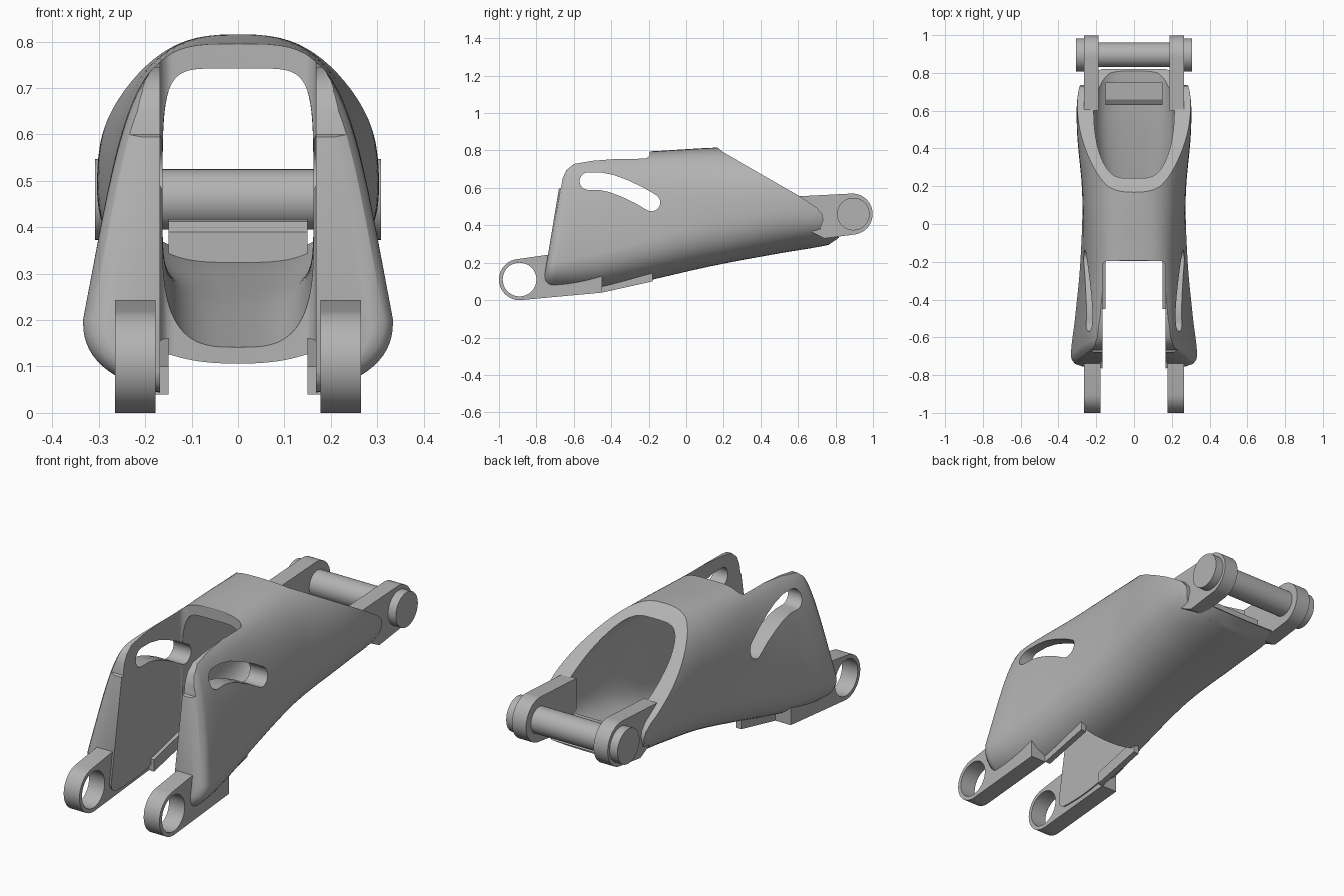
import bpy, bmesh, math
from mathutils import Matrix, Vector
from mathutils.geometry import convex_hull_2d

cube = bpy.data.objects.get("Cube")
if cube:
    bpy.data.objects.remove(cube, do_unlink=True)

grey = bpy.data.materials.new("plain_grey")
grey.use_nodes = True
grey.diffuse_color = (0.45, 0.45, 0.45, 1)
grey.node_tree.nodes["Principled BSDF"].inputs["Base Color"].default_value = (0.45, 0.45, 0.45, 1)


def finish(name, bm):
    bmesh.ops.recalc_face_normals(bm, faces=bm.faces)
    mesh = bpy.data.meshes.new(name)
    bm.to_mesh(mesh)
    bm.free()
    mesh.materials.append(grey)
    obj = bpy.data.objects.new(name, mesh)
    bpy.context.collection.objects.link(obj)
    return obj


def activate(obj):
    bpy.ops.object.select_all(action="DESELECT")
    obj.select_set(True)
    bpy.context.view_layer.objects.active = obj


def boolean(obj, cutter, operation="DIFFERENCE"):
    mod = obj.modifiers.new("cut", "BOOLEAN")
    mod.operation, mod.object, mod.solver = operation, cutter, "EXACT"
    activate(obj)
    bpy.ops.object.modifier_apply(modifier=mod.name)
    bpy.data.objects.remove(cutter, do_unlink=True)


def smooth(obj, angle=32):
    activate(obj)
    bpy.ops.object.shade_smooth_by_angle(angle=math.radians(angle))


def slab(name, outline, x0, x1):
    """Side outline of (y, z) points, extruded across x."""
    bm = bmesh.new()
    face = bm.faces.new([bm.verts.new((x0, y, z)) for y, z in outline])
    new = bmesh.ops.extrude_face_region(bm, geom=[face])["geom"]
    bmesh.ops.translate(bm, vec=(x1 - x0, 0, 0), verts=[v for v in new if isinstance(v, bmesh.types.BMVert)])
    return finish(name, bm)


def rod(name, y, z, r, x0, x1):
    bm = bmesh.new()
    place = Matrix.Translation(((x0 + x1) / 2, y, z)) @ Matrix.Rotation(math.pi / 2, 4, "Y")
    bmesh.ops.create_cone(bm, cap_ends=True, segments=64, radius1=r, radius2=r, depth=x1 - x0, matrix=place)
    return finish(name, bm)


def circle(y, z, r, n=64):
    return [(y + r * math.cos(math.tau * i / n), z + r * math.sin(math.tau * i / n)) for i in range(n)]


def hull(points):
    return [points[i] for i in convex_hull_2d([Vector(p) for p in points])]


def hermite(stations, y):
    """Smoothly interpolate a station row at y."""
    i = max(j for j in range(len(stations) - 1) if stations[j][0] <= y)
    a, b = stations[i], stations[i + 1]
    before, after = stations[max(i - 1, 0)], stations[min(i + 2, len(stations) - 1)]
    h = b[0] - a[0]
    t = (y - a[0]) / h
    row = []
    for p, q, r, s in zip(before, a, b, after):
        m0 = (r - p) / (b[0] - before[0]) * h
        m1 = (s - q) / (after[0] - a[0]) * h
        row.append(q * (1 + 2 * t) * (1 - t) ** 2 + m0 * t * (1 - t) ** 2
                   + r * t * t * (3 - 2 * t) + m1 * t * t * (t - 1))
    return row


def loft(name, stations, lower, lean=0, rows=60, n=80):
    """Stations: y, half width, widest z, bottom z, top z, taper, upper roundness."""
    bm = bmesh.new()
    start, end = stations[0][0], stations[-1][0]
    ys = sorted({start + (end - start) * i / rows for i in range(rows)} | {s[0] for s in stations[:-1]})
    ys.append(end - 1e-5)
    rings = []
    for y in ys:
        _, w, zm, zb, zt, taper, upper = hermite(stations, y)
        fade = lean * max(0, min(1, (-0.3 - y) / 0.4))
        ring = []
        for i in range(n):
            a = math.tau * i / n
            c, s = math.cos(a), math.sin(a)
            e = 2 / (upper if s >= 0 else lower)
            x, t = math.copysign(w * abs(c) ** e, c), abs(s) ** e
            if s >= 0:
                x, z = x * (1 - taper * t), zm + t * (zt - zm)
            else:
                z = zm - t * (zm - zb)
            ring.append(bm.verts.new((x, y + fade * (z - 0.2), z)))
        rings.append(ring)
    for p, q in zip(rings, rings[1:]):
        for i in range(n):
            bm.faces.new((p[i], p[(i + 1) % n], q[(i + 1) % n], q[i]))
    bm.faces.new(rings[0])
    bm.faces.new(rings[-1])
    return finish(name, bm)


# Outer shell
body = loft("shell_body", [
    (-0.745, 0.285, 0.19, 0.07, 0.76, 0.33, 5),
    (-0.735, 0.315, 0.2, 0.05, 0.77, 0.33, 5),
    (-0.7, 0.334, 0.2, 0.03, 0.78, 0.33, 5),
    (-0.5, 0.312, 0.24, 0.035, 0.785, 0.26, 4.5),
    (-0.2, 0.284, 0.32, 0.105, 0.795, 0.18, 3.8),
    (0.15, 0.274, 0.43, 0.185, 0.815, 0.03, 2.7),
    (0.5, 0.302, 0.49, 0.25, 0.82, 0, 2.3),
    (0.7, 0.295, 0.48, 0.283, 0.8, 0, 2.3),
    (0.86, 0.24, 0.46, 0.315, 0.75, 0, 2.3)], lower=2.4, lean=0.165)

# Trim to the side outline, with the slanted rear mouth
boolean(body, slab("trim", [
    (-0.9, 0), (-0.9, 0.5), (-0.668, 0.6), (-0.66, 0.65), (-0.64, 0.695), (-0.6, 0.728), (-0.5, 0.745),
    (-0.24, 0.765), (-0.2, 0.785), (-0.17, 0.83), (0.15, 0.83), (0.2, 0.79), (0.6, 0.56), (0.7, 0.495),
    (0.73, 0.46), (0.735, 0.43), (0.72, 0.385), (0.8, 0.355), (0.82, 0.335), (0.74, 0.28), (0.7, 0)],
    -0.5, 0.5), "INTERSECT")

# Hollow interior
boolean(body, loft("cavity", [
    (-0.35, 0.163, 0.35, 0.1, 0.742, 0, 6),
    (-0.2, 0.163, 0.4, 0.14, 0.742, 0, 6),
    (0.15, 0.168, 0.45, 0.235, 0.76, 0, 4.5),
    (0.4, 0.21, 0.5, 0.285, 0.775, 0, 3),
    (0.6, 0.215, 0.5, 0.32, 0.78, 0, 2.6),
    (0.95, 0.19, 0.5, 0.36, 0.78, 0, 2.6)], lower=3.2, rows=40))

# Gap between the front legs, with rounded corners
bm = bmesh.new()
bmesh.ops.create_cube(bm, size=1, matrix=Matrix.Translation((0, -0.695, 0.4)) @ Matrix.Diagonal((0.336, 1, 2, 1)))
corners = [e for e in bm.edges if all(v.co.y > -0.5 for v in e.verts) and abs(e.verts[0].co.z - e.verts[1].co.z) > 1]
bmesh.ops.bevel(bm, geom=corners, offset=0.03, segments=6, profile=0.5, affect="EDGES")
boolean(body, finish("leg_gap", bm))

# Curved slot through both sides
path = [Vector(p) for p in ((-0.522, 0.636), (-0.46, 0.636), (-0.4, 0.624), (-0.33, 0.598), (-0.25, 0.56), (-0.185, 0.522))]
upper, lower = [], []
for i, p in enumerate(path):
    d = (path[min(i + 1, len(path) - 1)] - path[max(i - 1, 0)]).normalized() * 0.047
    side = Vector((-d.y, d.x))
    upper.append(p + side)
    lower.append(p - side)


def cap(p, first):
    a = math.atan2(*(first - p).yx)
    return [p + 0.047 * Vector((math.cos(a - math.pi * i / 12), math.sin(a - math.pi * i / 12))) for i in range(1, 12)]


outline = upper + cap(path[-1], upper[-1]) + lower[::-1] + cap(path[0], lower[0])
boolean(body, slab("slot", outline, -0.5, 0.5))
smooth(body)

# Lugs and rails on both sides
for side, s in (("left", 1), ("right", -1)):
    def span(a, b):
        return sorted((s * a, s * b))

    front = slab("front_lug_" + side, hull(circle(-0.89, 0.11, 0.11) + [(-0.72, 0.245), (-0.45, 0.25), (-0.45, 0.04)]),
                 *span(0.178, 0.265))
    boolean(front, rod("bore", -0.89, 0.11, 0.09, -0.5, 0.5))
    smooth(front)
    smooth(slab("rear_lug_" + side, hull(circle(0.888, 0.46, 0.11) + [(0.6, 0.555), (0.6, 0.4), (0.74, 0.33)]),
                *span(0.187, 0.265)))
    slab("inner_rail_" + side, [(-0.45, 0.04), (-0.45, 0.1), (-0.18, 0.165), (-0.18, 0.1)], *span(0.15, 0.18))
    smooth(rod("pin_head_" + side, 0.895, 0.46, 0.087, *span(0.25, 0.308)))

# Hinge pin and the stop block on the floor
smooth(rod("hinge_pin", 0.895, 0.46, 0.065, -0.26, 0.26))
slab("stop_block", [(0.63, 0.29), (0.63, 0.39), (0.66, 0.412), (0.75, 0.418), (0.75, 0.31)], -0.15, 0.15)
